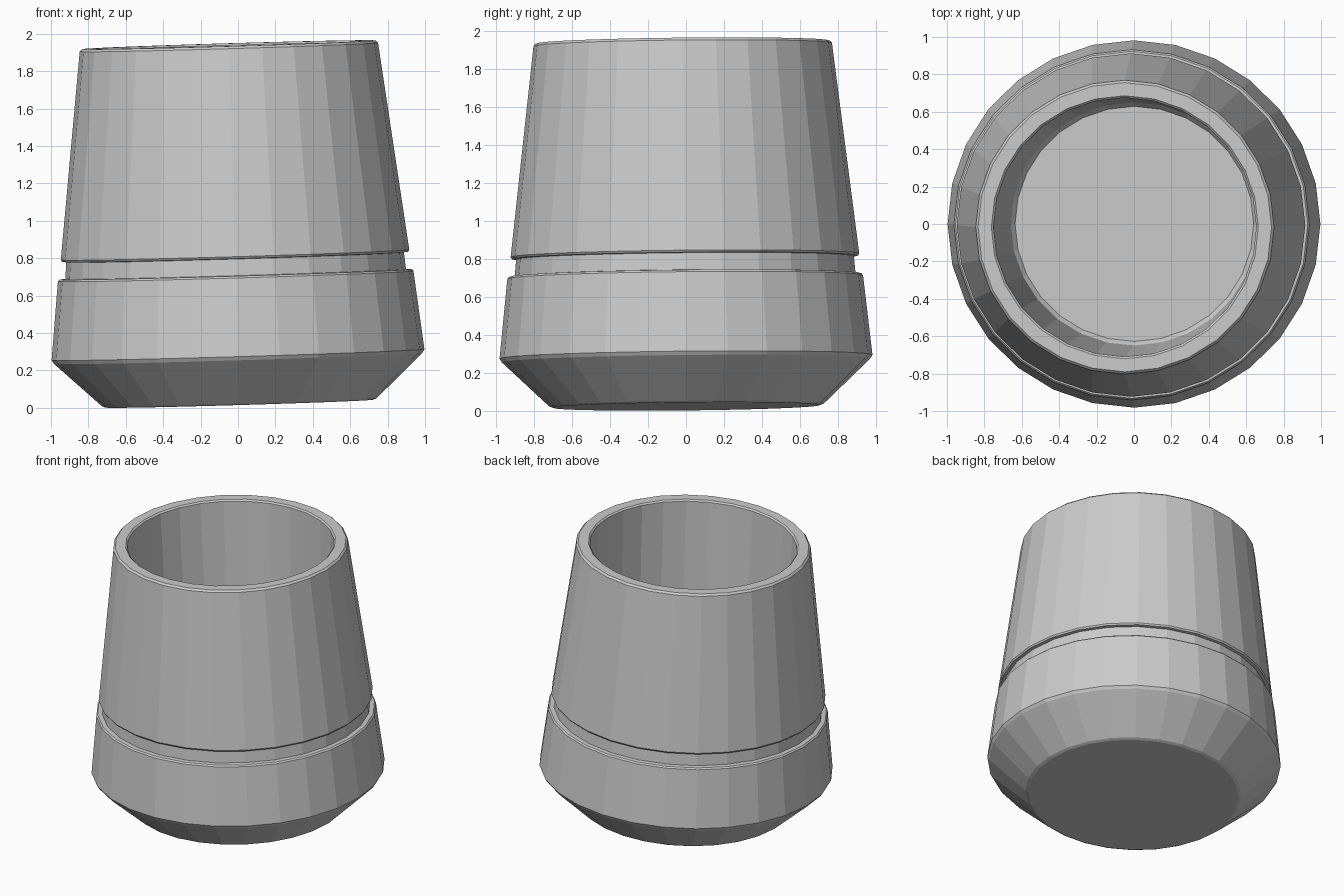
import bpy, bmesh
from math import cos, sin, pi, radians
from mathutils import Matrix, Vector

if "Cube" in bpy.data.objects:
    bpy.data.objects.remove(bpy.data.objects["Cube"])

SIDES = 28

# Cross-section (radius, height): outer base, chamfer, groove, rim, then inner wall and floor
profile = [
    (0.715, 0.0), (0.735, 0.008),
    (0.985, 0.242), (0.997, 0.262),
    (0.951, 0.682), (0.942, 0.692),
    (0.911, 0.694), (0.903, 0.783),
    (0.925, 0.785), (0.932, 0.796),
    (0.798, 1.907), (0.785, 1.92),
    (0.714, 1.92), (0.703, 1.91),
    (0.660, 0.23), (0.638, 0.20),
]


def lathe(name, points, sides):
    """Revolve a profile into a flat-faced solid with capped ends."""
    bm = bmesh.new()
    rings = [[bm.verts.new((r * cos(2 * pi * i / sides), r * sin(2 * pi * i / sides), z))
              for i in range(sides)] for r, z in points]
    for low, high in zip(rings, rings[1:]):
        for i in range(sides):
            j = (i + 1) % sides
            bm.faces.new((low[i], low[j], high[j], high[i]))
    bm.faces.new(rings[0][::-1])
    bm.faces.new(rings[-1])
    bmesh.ops.recalc_face_normals(bm, faces=bm.faces)

    # Slightly oval, leaning to the left and a touch forward
    tilt = (Matrix.Rotation(radians(-1.7), 4, 'Y') @ Matrix.Rotation(radians(0.6), 4, 'X')
            @ Matrix.Diagonal((1, 0.985, 1, 1)))
    bm.transform(tilt)

    # Centre in plan and rest on the ground
    lo = Vector([min(v.co[k] for v in bm.verts) for k in range(3)])
    hi = Vector([max(v.co[k] for v in bm.verts) for k in range(3)])
    bmesh.ops.translate(bm, verts=bm.verts,
                        vec=(-(lo.x + hi.x) / 2, -(lo.y + hi.y) / 2, -lo.z))
    mesh = bpy.data.meshes.new(name)
    bm.to_mesh(mesh)
    bm.free()
    obj = bpy.data.objects.new(name, mesh)
    bpy.context.collection.objects.link(obj)
    return obj


# Hollow cup with a groove around the body
lathe("cup", profile, SIDES)
